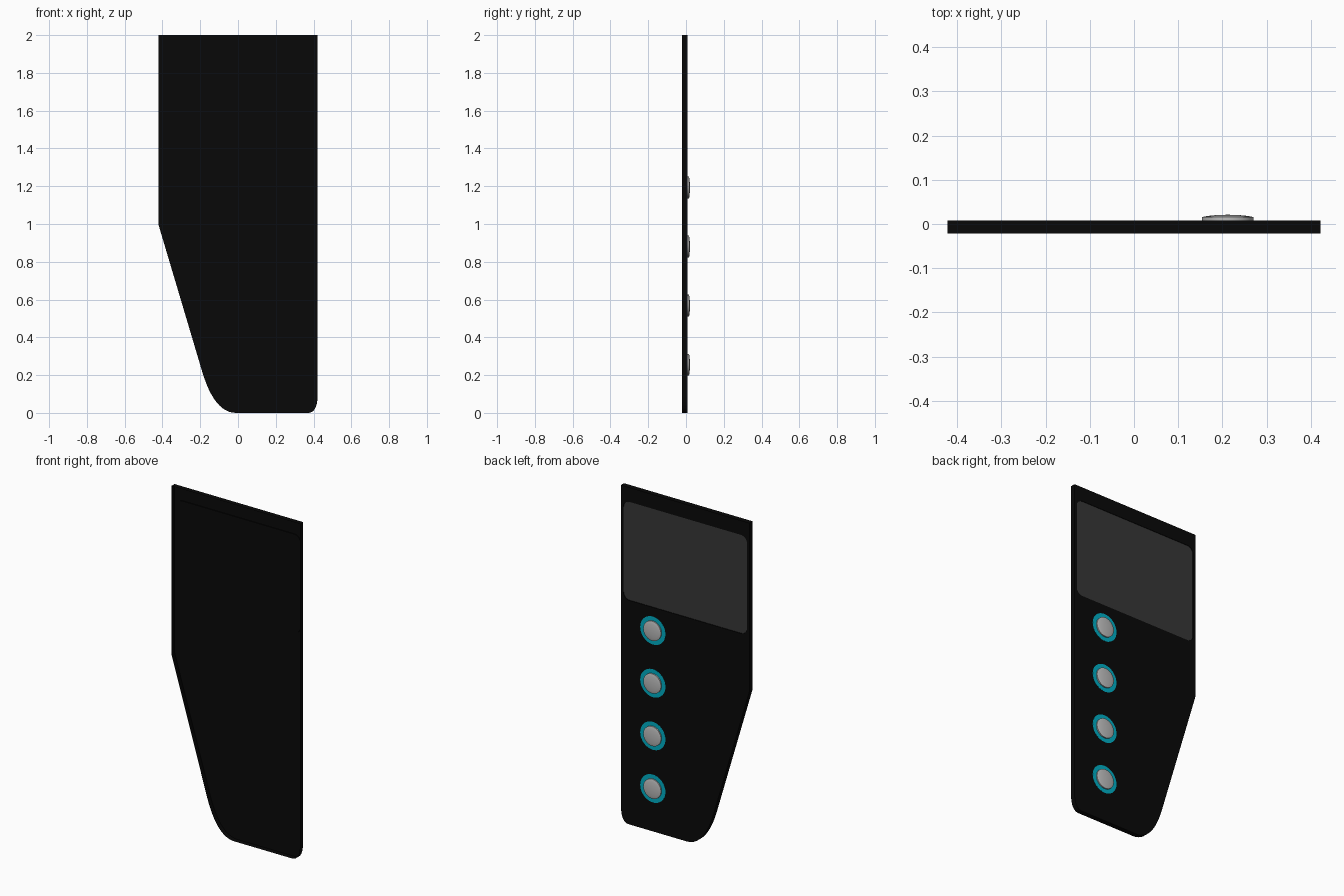
import bpy, bmesh, math

if "Cube" in bpy.data.objects:
    bpy.data.objects.remove(bpy.data.objects["Cube"])

BACK = 0.0078     # rear face of the panel, carrying the controls
FRONT = -0.021    # open rim of the shell


def material(name, rgb):
    m = bpy.data.materials.new(name)
    m.diffuse_color = (*rgb, 1)
    m.use_nodes = True
    m.node_tree.nodes["Principled BSDF"].inputs["Base Color"].default_value = m.diffuse_color
    return m


black = material("black", (0.0025, 0.0025, 0.0025))
glass = material("dark_glass", (0.038, 0.038, 0.038))
cyan = material("cyan", (0.0, 0.42, 0.55))
metal = material("button_grey", (0.5, 0.5, 0.5))


def smooth(ob):
    bpy.ops.object.select_all(action='DESELECT')
    bpy.context.view_layer.objects.active = ob
    ob.select_set(True)
    bpy.ops.object.shade_smooth_by_angle(angle=math.radians(30))


def finish(name, bm, mat=None):
    bmesh.ops.recalc_face_normals(bm, faces=bm.faces)
    me = bpy.data.meshes.new(name)
    bm.to_mesh(me)
    bm.free()
    ob = bpy.data.objects.new(name, me)
    bpy.context.collection.objects.link(ob)
    if mat:
        me.materials.append(mat)
    smooth(ob)
    return ob


def bezier(a, c, b, n=12):
    pts = []
    for i in range(n + 1):
        t = i / n
        pts.append(tuple((1 - t) ** 2 * a[k] + 2 * t * (1 - t) * c[k] + t * t * b[k]
                         for k in (0, 1)))
    return pts


def slab(name, outline, y0, y1, mat=None):
    bm = bmesh.new()
    face = bm.faces.new([bm.verts.new((x, y0, z)) for x, z in outline])
    ext = bmesh.ops.extrude_face_region(bm, geom=[face])
    verts = [g for g in ext["geom"] if isinstance(g, bmesh.types.BMVert)]
    bmesh.ops.translate(bm, verts=verts, vec=(0, y1 - y0, 0))
    return finish(name, bm, mat)


def rounded_rect(x, z0, z1, r, n=8):
    pts = []
    for k, (cx, cz) in enumerate([(x - r, z1 - r), (r - x, z1 - r),
                                  (r - x, z0 + r), (x - r, z0 + r)]):
        for i in range(n + 1):
            a = math.pi / 2 * (k + i / n)
            pts.append((cx + r * math.cos(a), cz + r * math.sin(a)))
    return pts


def lathe(name, profile, x, z, mat=None, steps=48):
    """Revolve (radius, y) points about the y axis, centred on x, z."""
    bm = bmesh.new()
    vs = [bm.verts.new((r, y, 0)) for r, y in profile]
    edges = [bm.edges.new(p) for p in zip(vs, vs[1:])]
    bmesh.ops.spin(bm, geom=vs + edges, cent=(0, 0, 0), axis=(0, 1, 0),
                   angle=2 * math.pi, steps=steps)
    bmesh.ops.remove_doubles(bm, verts=bm.verts, dist=1e-5)
    bmesh.ops.translate(bm, verts=bm.verts, vec=(x, 0, z))
    return finish(name, bm, mat)


# Panel with a slanted side and rounded lower corners
outline = [(-0.422, 2), (-0.422, 1)]
outline += bezier((-0.19, 0.22), (-0.125, 0), (-0.01, 0))
outline += bezier((0.37, 0), (0.422, 0), (0.422, 0.1))
outline += [(0.422, 2)]
panel = slab("panel", outline, FRONT, BACK, black)

# Shallow screen recess in the rear face
cutter = slab("screen_cutter", rounded_rect(0.406, 1.33, 1.915, 0.04), 0.004, 0.03)
cut = panel.modifiers.new("screen_recess", 'BOOLEAN')
cut.object = cutter
cut.operation = 'DIFFERENCE'
cut.solver = 'EXACT'
bpy.context.view_layer.objects.active = panel
bpy.ops.object.modifier_apply(modifier=cut.name)
bpy.data.objects.remove(cutter)

# The shell is open at the front
bm = bmesh.new()
bm.from_mesh(panel.data)
front = [f for f in bm.faces if f.calc_center_median().y < FRONT + 0.001]
bmesh.ops.delete(bm, geom=front, context='FACES_ONLY')
bm.to_mesh(panel.data)
bm.free()
smooth(panel)

# Screen
slab("screen", rounded_rect(0.405, 1.331, 1.914, 0.04), 0.0045, 0.006, glass)

# Column of domed buttons with coloured rings
dome = [(0.058, BACK), (0.058, 0.0155), (0.054, 0.0168), (0.042, 0.0186),
        (0.028, 0.02), (0.014, 0.0208), (0, 0.021)]
ring = [(0.083, BACK), (0.083, 0.0083), (0.057, 0.0083)]
for i in range(4):
    z = 0.255 + i * 0.3125
    lathe(f"button_{i + 1}", dome, 0.212, z, metal)
    lathe(f"button_ring_{i + 1}", ring, 0.212, z, cyan)
